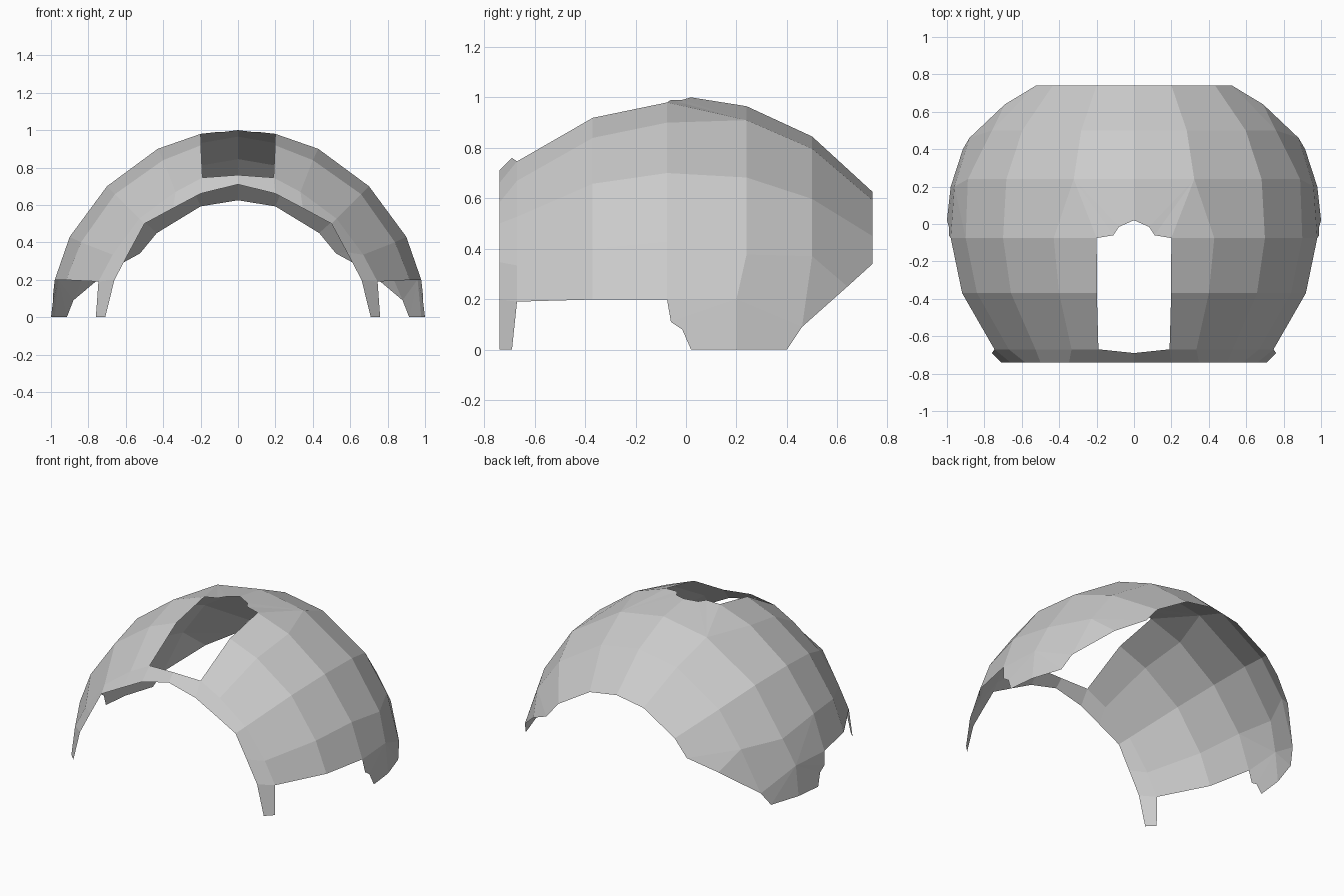
import bpy
import bmesh
from math import sin, cos, radians
from mathutils import Vector

cube = bpy.data.objects.get("Cube")
if cube:
    bpy.data.objects.remove(cube)

grey = bpy.data.materials.new("plain grey")
grey.use_nodes = True
colour = (0.6, 0.6, 0.6, 1)
grey.diffuse_color = colour
grey.node_tree.nodes["Principled BSDF"].inputs["Base Color"].default_value = colour

bm = bmesh.new()


def vert(x, y, z):
    return bm.verts.new((x, y, z))


def polar(y, angle, radius):
    # angle is measured from the top towards the left side
    a = radians(angle)
    return vert(radius * sin(a), y, radius * cos(a))


def front_row(y, outer, inner, r_outer, r_inner, r_mid):
    # ring of five points, symmetric about the diagonal
    return [polar(y, outer, r_outer), polar(y, inner, r_inner), polar(y, 45, r_mid),
            polar(y, 90 - inner, r_inner), polar(y, 90 - outer, r_outer)]


def back_row(y, radius, angles):
    return [polar(y, a, radius) for a in angles]


def face(*verts):
    f = bm.faces.new(verts)
    f.normal_update()
    if f.normal.dot(f.calc_center_median()) < 0:
        f.normal_flip()


def bridge(row_a, row_b):
    for i in range(len(row_a) - 1):
        face(row_a[i], row_a[i + 1], row_b[i + 1], row_b[i])


# Front half of the shell, from the rim to the crown
rim = front_row(-0.74, 16.8, 30.8, 0.69, 0.678, 0.707)
brow = front_row(-0.67, 14.3, 26.5, 0.77, 0.748, 0.745)
middle = front_row(-0.37, 12.2, 25.5, 0.94, 0.93, 0.93)
crown = front_row(-0.075, 11.5, 25.5, 1, 0.997, 0.99)
for a, b in ((rim, brow), (brow, middle), (middle, crown)):
    bridge(a, b)

# Back half of the shell
back = back_row(0.24, 0.965, (0, 19.5, 45, 67))
nape = back_row(0.5, 0.845, (0, 19.5, 45, 64))
back_edge = back_row(0.74, 0.625, (0, 18.7, 44, 57))
bridge(back, nape)
bridge(nape, back_edge)
bridge(crown[1:4], back[1:])

# Lower back corner beside the side opening
cheek = vert(0.96, 0.2, 0.2)
base_front = vert(0.98, 0.2, 0)
base_back = vert(0.915, 0.4, 0)
corner = vert(0.88, 0.46, 0.09)
notch = vert(0.69, 0.64, 0.25)
face(cheek, base_front, base_back)
face(cheek, base_back, corner)
face(back[3], cheek, corner, nape[3])
face(nape[3], corner, notch)
face(nape[3], notch, back_edge[3])
face(crown[3], cheek, back[3])


# The top window and the side opening share one outline, turned a quarter
def opening(side, row_end, row_next, rim_end, brow_end, hub, foot):
    def place(x, y, z):
        return vert(z, y, x) if side else vert(x, y, z)
    tip = place(0, 0.02, 1)
    bend = place(0.08, -0.015, 0.99)
    shoulder = place(0.11, -0.06, 0.99)
    face(tip, bend, hub, foot)
    face(bend, shoulder, hub)
    face(shoulder, row_end, hub)
    face(row_end, row_next, hub)
    # strip of rim in front of the opening
    face(place(0, -0.74, 0.71), place(0, -0.69, 0.76), brow_end, rim_end)


opening(False, crown[0], crown[1], rim[0], brow[0], back[1], back[0])
opening(True, crown[4], crown[3], rim[4], brow[4], cheek, base_front)

mesh = bpy.data.meshes.new("helmet_shell")
bm.to_mesh(mesh)
bm.free()
mesh.materials.append(grey)
shell = bpy.data.objects.new("helmet_shell", mesh)
bpy.context.collection.objects.link(shell)

# Mirror the left half to the right
mirror = shell.modifiers.new("mirror", "MIRROR")
mirror.use_axis[0] = True
mirror.use_clip = True
mirror.merge_threshold = 0.001
